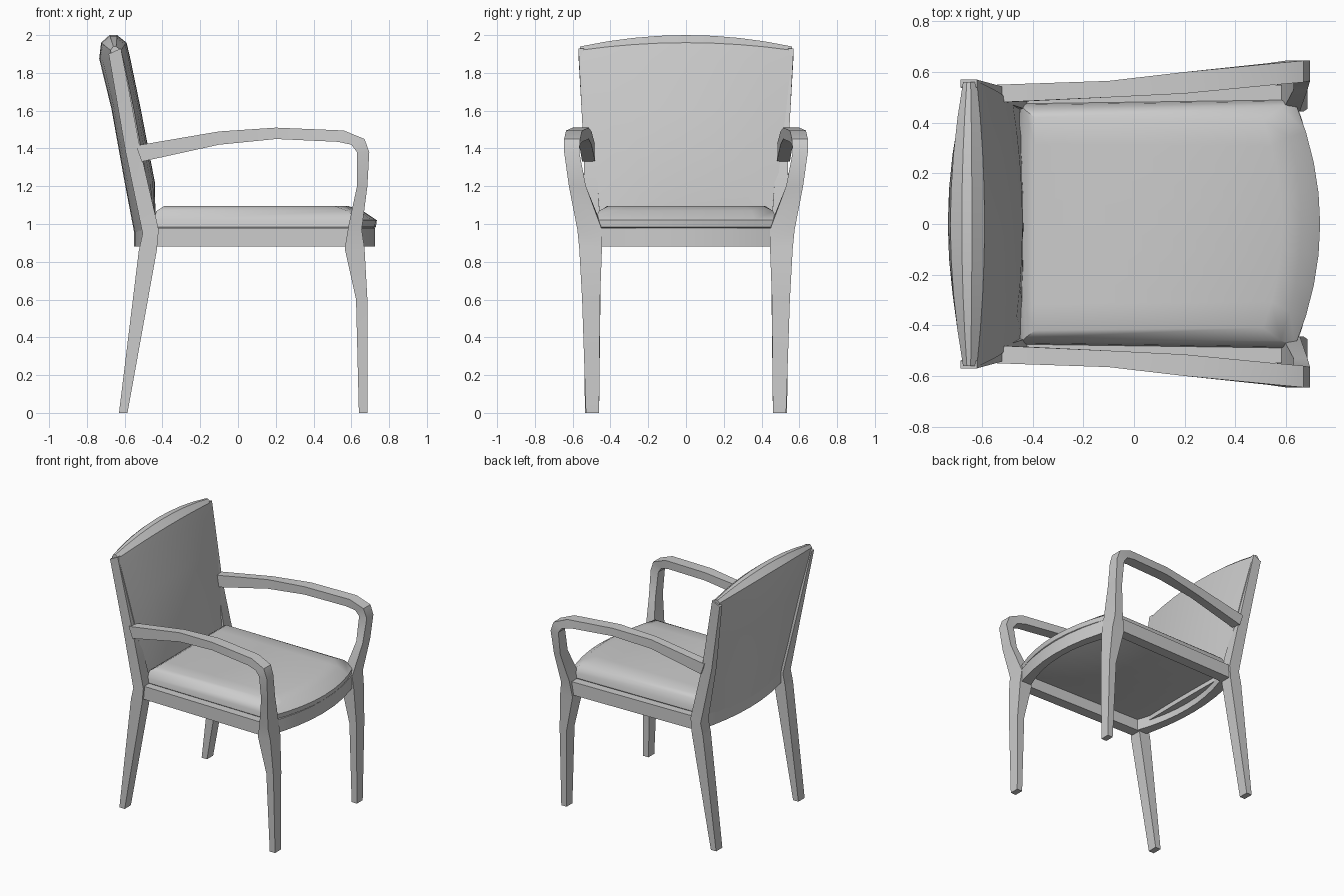
import bpy, bmesh, math

cube = bpy.data.objects.get("Cube")
if cube:
    bpy.data.objects.remove(cube, do_unlink=True)

grey = bpy.data.materials.new("plain grey")
grey.use_nodes = True
GREY = (0.6, 0.6, 0.6, 1)
grey.diffuse_color = GREY
grey.node_tree.nodes["Principled BSDF"].inputs["Base Color"].default_value = GREY


def loft(name, rings, closed=False, mirror=False):
    """Skin a list of equal rings; cap both ends, or join last to first."""
    bm = bmesh.new()
    loops = [[bm.verts.new(p) for p in ring] for ring in rings]
    pairs = list(zip(loops, loops[1:]))
    n = len(loops[0])
    if closed:
        pairs.append((loops[-1], loops[0]))
    else:
        # Caps are strips of quads across the ring
        for cap in (loops[0], loops[-1]):
            for i in range(n // 2 - 1):
                bm.faces.new((cap[i], cap[i + 1], cap[n - 2 - i], cap[n - 1 - i]))
    for a, b in pairs:
        for i in range(n):
            j = (i + 1) % n
            bm.faces.new((a[i], a[j], b[j], b[i]))
    bmesh.ops.recalc_face_normals(bm, faces=bm.faces)
    mesh = bpy.data.meshes.new(name)
    bm.to_mesh(mesh)
    bm.free()
    mesh.materials.append(grey)
    obj = bpy.data.objects.new(name, mesh)
    bpy.context.collection.objects.link(obj)
    if mirror:
        mod = obj.modifiers.new("Mirror", 'MIRROR')
        mod.use_axis = (False, True, False)
    bpy.ops.object.select_all(action='DESELECT')
    obj.select_set(True)
    bpy.context.view_layer.objects.active = obj
    bpy.ops.object.shade_smooth_by_angle(angle=math.radians(35))
    return obj


def bar(name, sections):
    """Square bar in a side plane: outer point, inner point, y range."""
    rings = [[(xo, yi, zo), (xo, yo, zo), (xi, yo, zi), (xi, yi, zi)]
             for xo, zo, xi, zi, yi, yo in sections]
    return loft(name, rings, mirror=True)


# Rear legs running up into the back posts
bar("rear_leg_and_post", [
    (-.63, 0, -.585, 0, .46, .535),
    (-.525, .86, -.43, .86, .45, .545),
    (-.505, .95, -.42, .97, .45, .545),
    (-.595, 1.38, -.51, 1.36, .48, .54),
    (-.685, 1.90, -.62, 1.93, .54, .57),
])

# Front legs, arm supports and armrests in one bent bar
bar("front_leg_and_armrest", [
    (.685, 0, .64, 0, .46, .53),
    (.685, .6, .625, .6, .455, .55),
    (.67, .87, .565, .87, .445, .565),
    (.655, .97, .585, .99, .445, .575),
    (.685, 1.2, .63, 1.2, .53, .62),
    (.695, 1.38, .63, 1.38, .565, .645),
    (.67, 1.45, .60, 1.42, .56, .645),
    (.56, 1.495, .53, 1.435, .55, .635),
    (.2, 1.51, .2, 1.45, .515, .60),
    (-.1, 1.49, -.1, 1.42, .50, .565),
    (-.54, 1.415, -.51, 1.33, .48, .55),
])


def bow(t):
    return 1 - t * t


STEPS = [i / 4 - 1 for i in range(9)]


def outline(z, front, front_bulge, rear, rear_bulge, front_w, rear_w):
    """Seat outline with bowed front and rear edges."""
    ring = [(front + front_bulge * bow(t), t * front_w, z) for t in STEPS]
    ring += [(rear - rear_bulge * bow(t), -t * rear_w, z) for t in STEPS]
    return ring


# Seat frame: a closed rail with an open middle
outer = (.615, .11, -.47, .08, .55, .53)
inner = (.56, .11, -.41, .08, .47, .45)
loft("seat_rail", [outline(.88, *outer), outline(.98, *outer),
                   outline(.98, *inner), outline(.88, *inner)], closed=True)

# Seat cushion
loft("seat_cushion", [
    outline(.965, .59, .11, -.43, .05, .48, .46),
    outline(.985, .63, .10, -.45, .03, .49, .475),
    outline(1.02, .635, .10, -.45, .01, .485, .47),
    outline(1.07, .58, .08, -.43, 0, .46, .45),
    outline(1.095, .51, .075, -.39, 0, .41, .42),
])

# Back panel, bowed to the rear, with an arched top
levels = [
    (.93, 0, .455, -.44, -.435, -.48, -.545),
    (1.22, 0, .485, -.48, -.44, -.54, -.60),
    (1.6, .01, .53, -.55, -.515, -.61, -.67),
    (1.84, .035, .555, -.60, -.57, -.66, -.735),
    (1.92, .04, .56, -.62, -.59, -.675, -.725),
    (1.94, .06, .56, -.645, -.64, -.66, -.68),
]
back_rings = []
for z, rise, w, f_side, f_mid, b_side, b_mid in levels:
    ring = []
    for side, mid, s in ((f_side, f_mid, 1), (b_side, b_mid, -1)):
        ring += [(side + (mid - side) * bow(t), s * t * w, z + rise * bow(t))
                 for t in STEPS]
    back_rings.append(ring)
loft("back_panel", back_rings)
